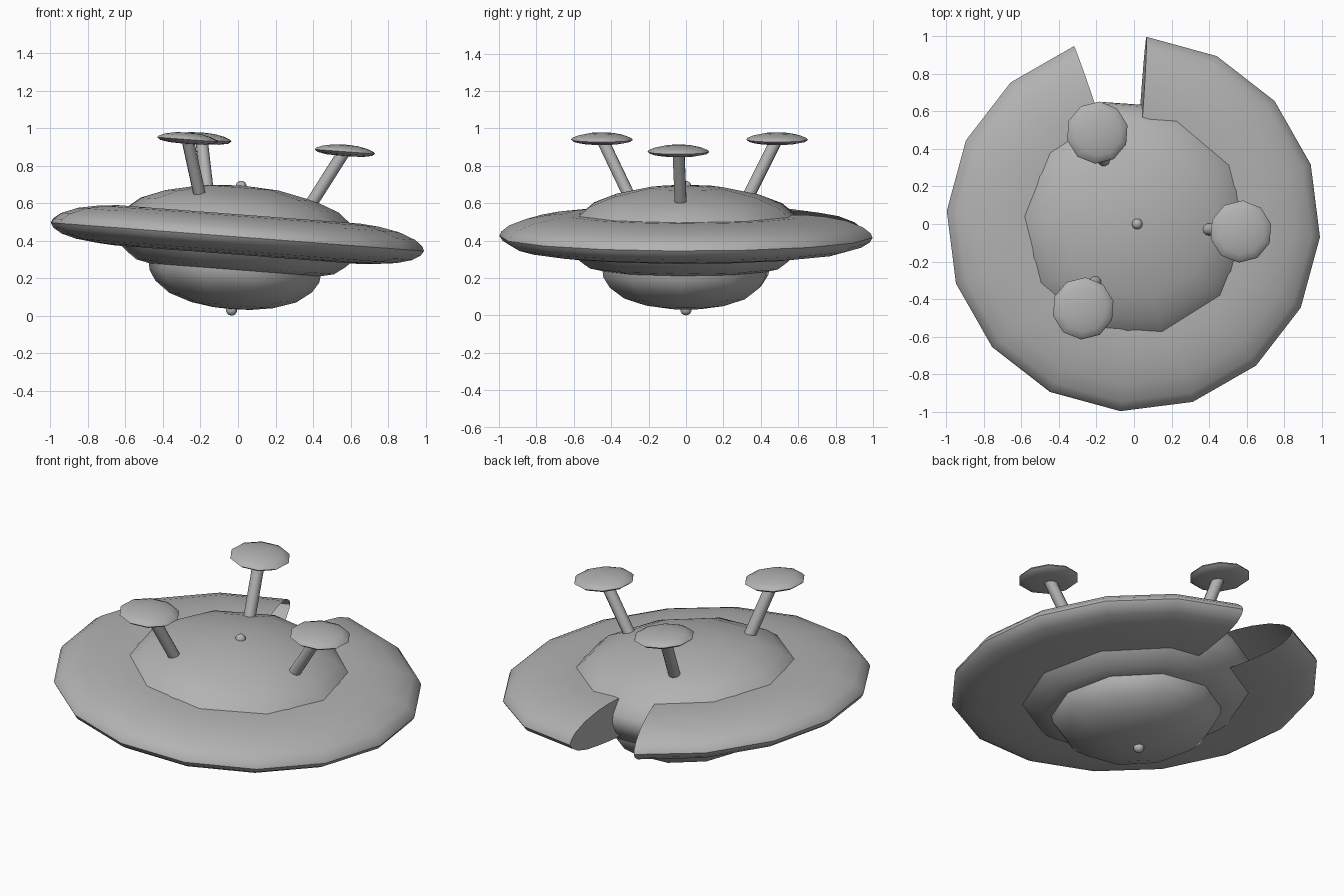
import bpy, bmesh, math
from mathutils import Vector, Matrix

if "Cube" in bpy.data.objects:
    bpy.data.objects.remove(bpy.data.objects["Cube"], do_unlink=True)

grey = bpy.data.materials.new("hull_grey")
grey.use_nodes = True
colour = (0.45, 0.45, 0.45, 1)
grey.diffuse_color = colour
grey.node_tree.nodes["Principled BSDF"].inputs["Base Color"].default_value = colour

# Whole craft leans towards +x
TILT = Matrix.Rotation(math.radians(4.35), 4, 'Y')
HULL = Matrix.Translation((-0.003, 0, 0.425)) @ TILT


def finish(name, bm, matrix, smooth=40):
    mesh = bpy.data.meshes.new(name)
    bm.to_mesh(mesh)
    bm.free()
    mesh.materials.append(grey)
    obj = bpy.data.objects.new(name, mesh)
    bpy.context.collection.objects.link(obj)
    obj.matrix_world = matrix
    bpy.ops.object.select_all(action='DESELECT')
    obj.select_set(True)
    bpy.context.view_layer.objects.active = obj
    bpy.ops.object.shade_smooth_by_angle(angle=math.radians(smooth))
    return obj


def lathe(name, profile, sides, start, matrix, missing=0):
    """Turn an (r, z) profile, listed top to bottom; optionally leave out segments."""
    bm = bmesh.new()
    rows = []
    for i in range(sides):
        a = math.radians(start) + i * math.tau / sides
        rows.append([bm.verts.new((r * math.cos(a), r * math.sin(a), z)) for r, z in profile])
    for i in range(sides - missing):
        a, b = rows[i], rows[(i + 1) % sides]
        for j in range(len(profile) - 1):
            bm.faces.new((a[j], a[j + 1], b[j + 1], b[j]))
    if missing:
        bm.faces.new(rows[sides - missing])  # closed end of the broken rim
    else:
        bmesh.ops.remove_doubles(bm, verts=bm.verts, dist=1e-4)
        bmesh.ops.recalc_face_normals(bm, faces=bm.faces)
    return finish(name, bm, matrix)


def ball(name, location, radius):
    bm = bmesh.new()
    bmesh.ops.create_uvsphere(bm, u_segments=12, v_segments=8, radius=radius)
    finish(name, bm, Matrix.Translation(location) @ TILT)


def rod(name, start, end, radius):
    start, end = Vector(start), Vector(end)
    d = end - start
    bm = bmesh.new()
    bmesh.ops.create_cone(bm, cap_ends=True, segments=10, radius1=radius,
                          radius2=radius, depth=d.length)
    turn = d.to_track_quat('Z', 'Y').to_matrix().to_4x4()
    finish(name, bm, Matrix.Translation((start + end) / 2) @ turn)


# Central body: shallow dome, hidden waist, stepped underside
lathe("body", [(0, .27), (.2, .258), (.4, .215), (.53, .165), (.61, .1), (.66, .04),
               (.67, -.01), (.645, -.07), (.585, -.125), (.53, -.165), (.44, -.185), (0, -.19)],
      10, -76, HULL)

# Lower bowl
lathe("lower_bowl", [(0, -.18), (.46, -.18), (.455, -.215), (.42, -.27), (.34, -.33),
                     (.22, -.37), (.1, -.388), (0, -.392)], 10, -76, HULL)

# Outer rim with one segment broken out at the back
lathe("outer_rim", [(.57, .115), (.65, .115), (.75, .106), (.86, .085), (.95, .05), (.99, .018),
                    (1, -.005), (.985, -.03), (.94, -.058), (.86, -.08), (.75, -.093),
                    (.65, -.1), (.57, -.1)], 16, 108.5, HULL, missing=1)

# Small balls at both poles
ball("top_ball", (.017, 0, .69), .029)
ball("bottom_ball", (-.034, 0, .03), .03)

# Three splayed stalks, each carrying a lens-shaped disc
stalks = {
    "side": ((.37, -.027, .565), (.57, -.04, .88)),
    "back": ((-.155, .315, .60), (-.195, .487, .945)),
    "front": ((-.195, -.285, .60), (-.27, -.45, .945)),
}
dish = [(0, .032), (.07, .028), (.125, .017), (.158, .004), (.166, -.006),
        (.15, -.018), (.1, -.027), (0, -.03)]
for side, (foot, head) in stalks.items():
    rod(side + "_stalk", foot, head, .033)
    lathe(side + "_disc", dish, 10, 14, Matrix.Translation(head) @ TILT)
